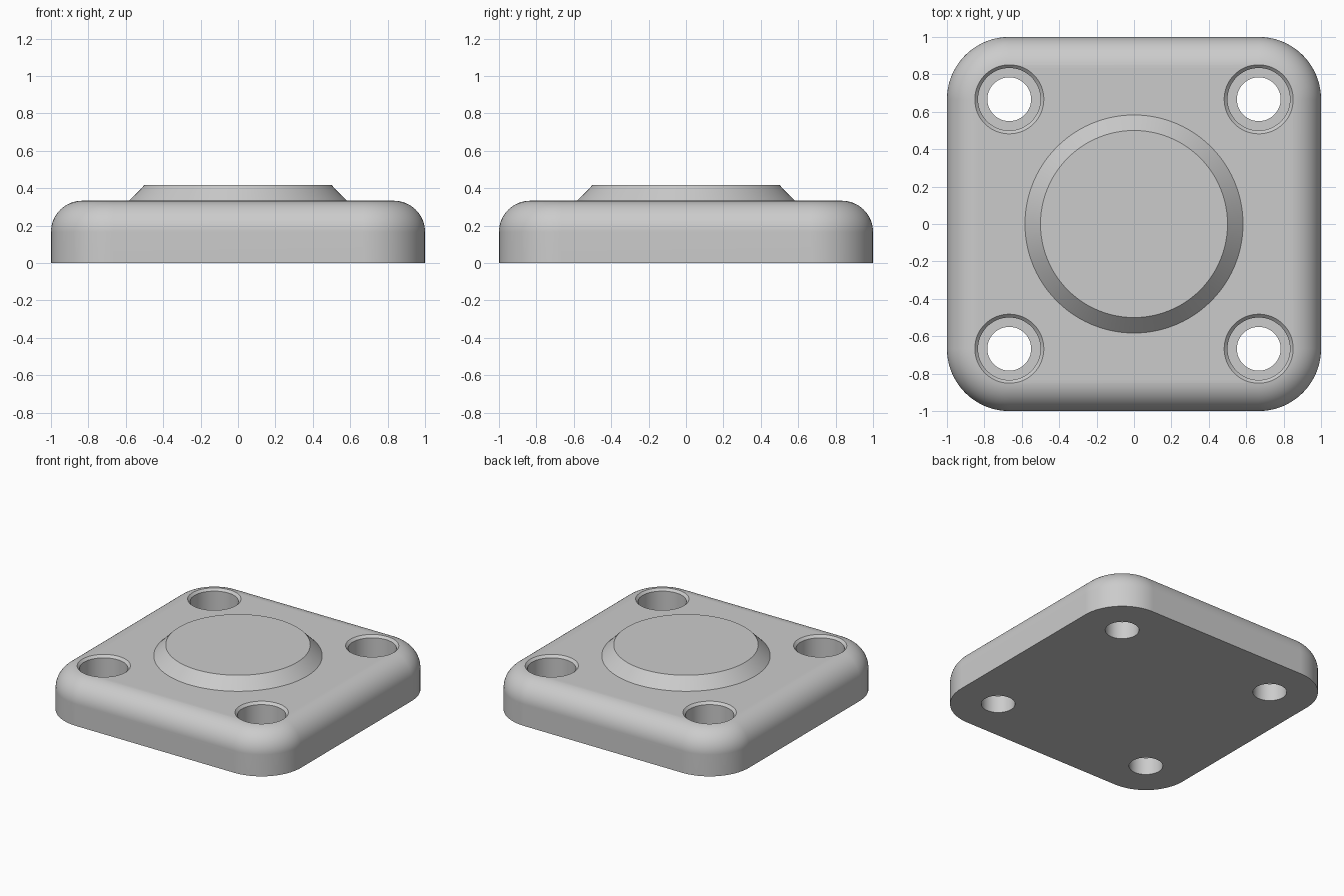
import bpy, bmesh
from math import sin, cos, pi, radians

cube = bpy.data.objects.get("Cube")
if cube:
    bpy.data.objects.remove(cube, do_unlink=True)

HEIGHT, CORNER, FILLET = 0.333, 0.333, 0.167
HOLE_AT = 0.667

grey = bpy.data.materials.new("grey metal")
grey.use_nodes = True
grey.diffuse_color = (0.6, 0.6, 0.6, 1)
grey.node_tree.nodes["Principled BSDF"].inputs["Base Color"].default_value = (0.6, 0.6, 0.6, 1)


def stack(name, rings, cap_bottom=True):
    """Skin a list of closed point rings from bottom to top and cap the ends."""
    bm = bmesh.new()
    loops = [[bm.verts.new(p) for p in ring] for ring in rings]
    n = len(loops[0])
    for low, high in zip(loops, loops[1:]):
        for i in range(n):
            j = (i + 1) % n
            bm.faces.new((low[i], low[j], high[j], high[i]))
    if cap_bottom:
        bm.faces.new(loops[0][::-1])
    bm.faces.new(loops[-1])
    mesh = bpy.data.meshes.new(name)
    bm.to_mesh(mesh)
    bm.free()
    mesh.materials.append(grey)
    obj = bpy.data.objects.new(name, mesh)
    bpy.context.collection.objects.link(obj)
    return obj


def circle(radius, z, x=0, y=0, n=96):
    return [(x + radius * cos(2 * pi * i / n), y + radius * sin(2 * pi * i / n), z)
            for i in range(n)]


def rounded_square(inset, z, steps=20):
    c, r = 1 - CORNER, CORNER - inset
    ring = []
    for k, (sx, sy) in enumerate([(1, 1), (-1, 1), (-1, -1), (1, -1)]):
        for i in range(steps + 1):
            a = pi / 2 * (k + i / steps)
            ring.append((sx * c + r * cos(a), sy * c + r * sin(a), z))
    return ring


def smooth(obj):
    bpy.ops.object.select_all(action='DESELECT')
    obj.select_set(True)
    bpy.context.view_layer.objects.active = obj
    bpy.ops.object.shade_smooth_by_angle(angle=radians(30))
    weighted = obj.modifiers.new("weighted normals", 'WEIGHTED_NORMAL')
    weighted.keep_sharp = True


# Base plate: straight wall, then a quarter-round fillet to the flat top
rings = [rounded_square(0, 0)]
for i in range(17):
    a = pi / 2 * i / 16
    rings.append(rounded_square(FILLET * (1 - cos(a)), HEIGHT - FILLET * (1 - sin(a))))
plate = stack("base_plate", rings)

# Stepped screw holes with a chamfered rim
profile = [(0.117, -0.1), (0.117, 0.133), (0.167, 0.133),
           (0.167, HEIGHT - 0.018), (0.185, HEIGHT), (0.185, HEIGHT + 0.1)]
for sx in (-1, 1):
    for sy in (-1, 1):
        cutter = stack("hole_cutter", [circle(r, z, sx * HOLE_AT, sy * HOLE_AT, 64)
                                       for r, z in profile])
        cutter.hide_render = True
        cut = plate.modifiers.new("screw hole", 'BOOLEAN')
        cut.operation = 'DIFFERENCE'
        cut.solver = 'EXACT'
        cut.object = cutter

# Bake the holes into the plate and drop the cutters
bpy.context.view_layer.update()
evaluated = plate.evaluated_get(bpy.context.evaluated_depsgraph_get())
holed = bpy.data.meshes.new_from_object(evaluated)
cutters = [m.object for m in plate.modifiers]
plate.modifiers.clear()
plate.data = holed
for cutter in cutters:
    bpy.data.objects.remove(cutter, do_unlink=True)
smooth(plate)

# Raised round boss with a sloped edge
boss = stack("raised_boss", [circle(0.583, HEIGHT), circle(0.5, 0.417)], cap_bottom=False)
smooth(boss)
